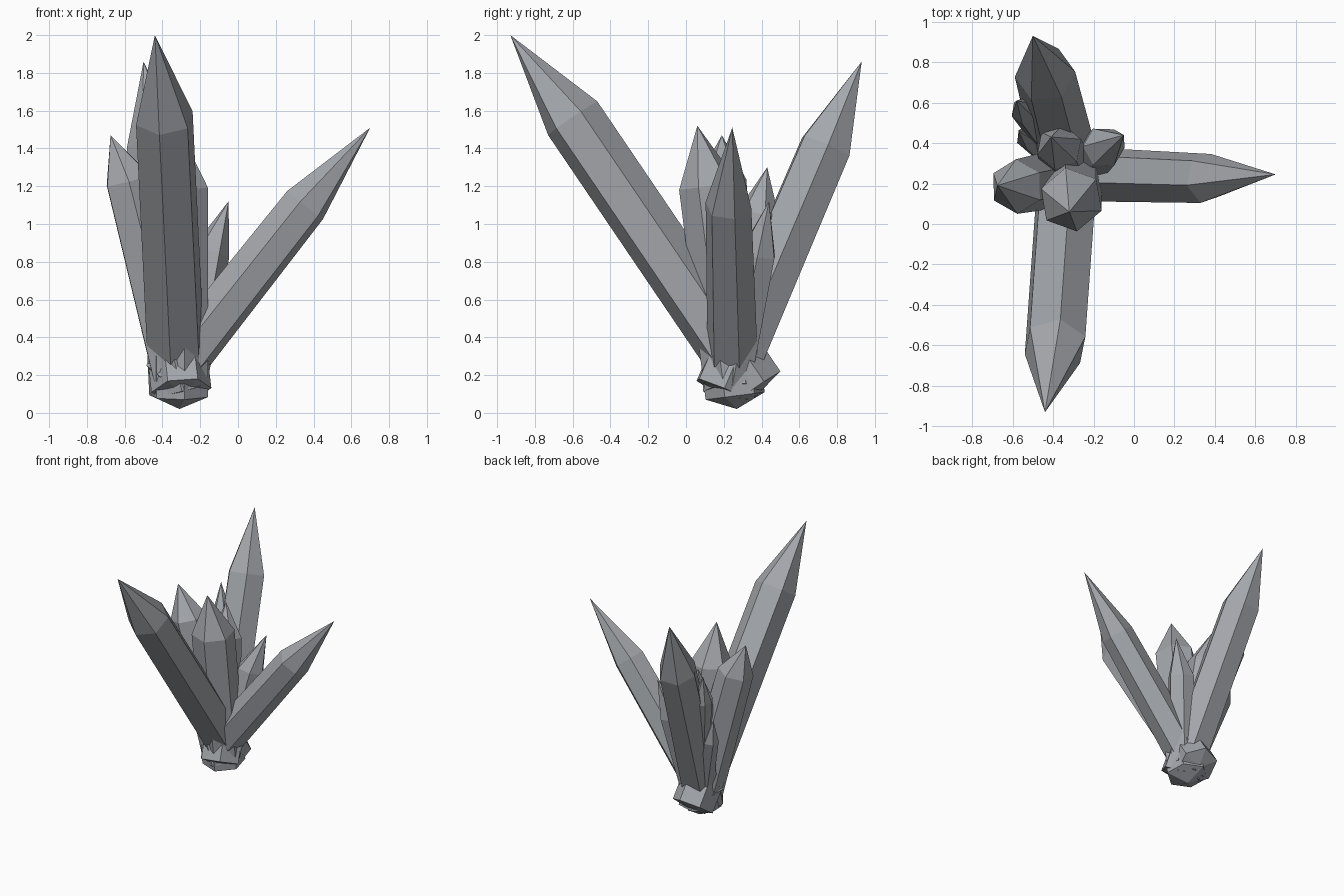
import bpy, bmesh, math
from mathutils import Vector

cube = bpy.data.objects.get("Cube")
if cube:
    bpy.data.objects.remove(cube)

stone = bpy.data.materials.new("blue_grey_crystal")
stone.use_nodes = True
COLOUR = (0.37, 0.385, 0.41, 1)
stone.diffuse_color = COLOUR
stone.node_tree.nodes["Principled BSDF"].inputs["Base Color"].default_value = COLOUR


def crystal(name, base, shoulder, tip, r_base, r_top, phase=0, foot=0.03):
    """Six-sided prism from base to shoulder, closed by a point at each end."""
    base, shoulder, tip = Vector(base), Vector(shoulder), Vector(tip)
    axis = (shoulder - base).normalized()
    side = axis.cross(Vector((0, 0, 1))).normalized()
    up = side.cross(axis)
    bm = bmesh.new()

    def ring(centre, radius):
        angles = [math.radians(phase + 60 * i) for i in range(6)]
        return [bm.verts.new(centre + radius * (up * math.cos(a) + side * math.sin(a)))
                for a in angles]

    low, high = ring(base, r_base), ring(shoulder, r_top)
    bottom, top = bm.verts.new(base - axis * foot), bm.verts.new(tip)
    for i in range(6):
        j = (i + 1) % 6
        bm.faces.new((low[i], low[j], high[j], high[i]))
        bm.faces.new((high[i], high[j], top))
        bm.faces.new((low[j], low[i], bottom))
    bmesh.ops.recalc_face_normals(bm, faces=bm.faces)
    mesh = bpy.data.meshes.new(name)
    bm.to_mesh(mesh)
    bm.free()
    mesh.materials.append(stone)
    obj = bpy.data.objects.new(name, mesh)
    bpy.context.collection.objects.link(obj)


# Three long leaning crystals
crystal("front_crystal", (-.32, .37, .13), (-.39, -.6, 1.56), (-.44, -.93, 2), .16, .16, -6)
crystal("back_crystal", (-.3, .19, .12), (-.44, .74, 1.41), (-.5, .93, 1.86), .16, .15, 20)
crystal("right_crystal", (-.38, .25, .17), (.355, .225, 1.1), (.7, .245, 1.51), .14, .125, 17)

# Upright crystals in the middle
crystal("left_crystal", (-.3, .24, .12), (-.58, .185, 1.23), (-.675, .19, 1.47), .15, .135, 20)
crystal("centre_crystal", (-.31, .26, .09), (-.31, .12, 1.2), (-.32, .06, 1.52), .16, .16, 10, .07)
crystal("inner_crystal", (-.31, .25, .1), (-.37, .38, 1.05), (-.41, .43, 1.3), .13, .115, 25)
crystal("short_crystal", (-.28, .24, .12), (-.15, .38, .84), (-.05, .44, 1.12), .11, .105, 12)

# Small shards beside the back crystal
crystal("upper_shard", (-.33, .28, .2), (-.54, .56, 1.13), (-.58, .61, 1.35), .07, .07, 15)
crystal("lower_shard", (-.34, .28, .15), (-.52, .43, .75), (-.57, .46, .93), .07, .065, 5)
